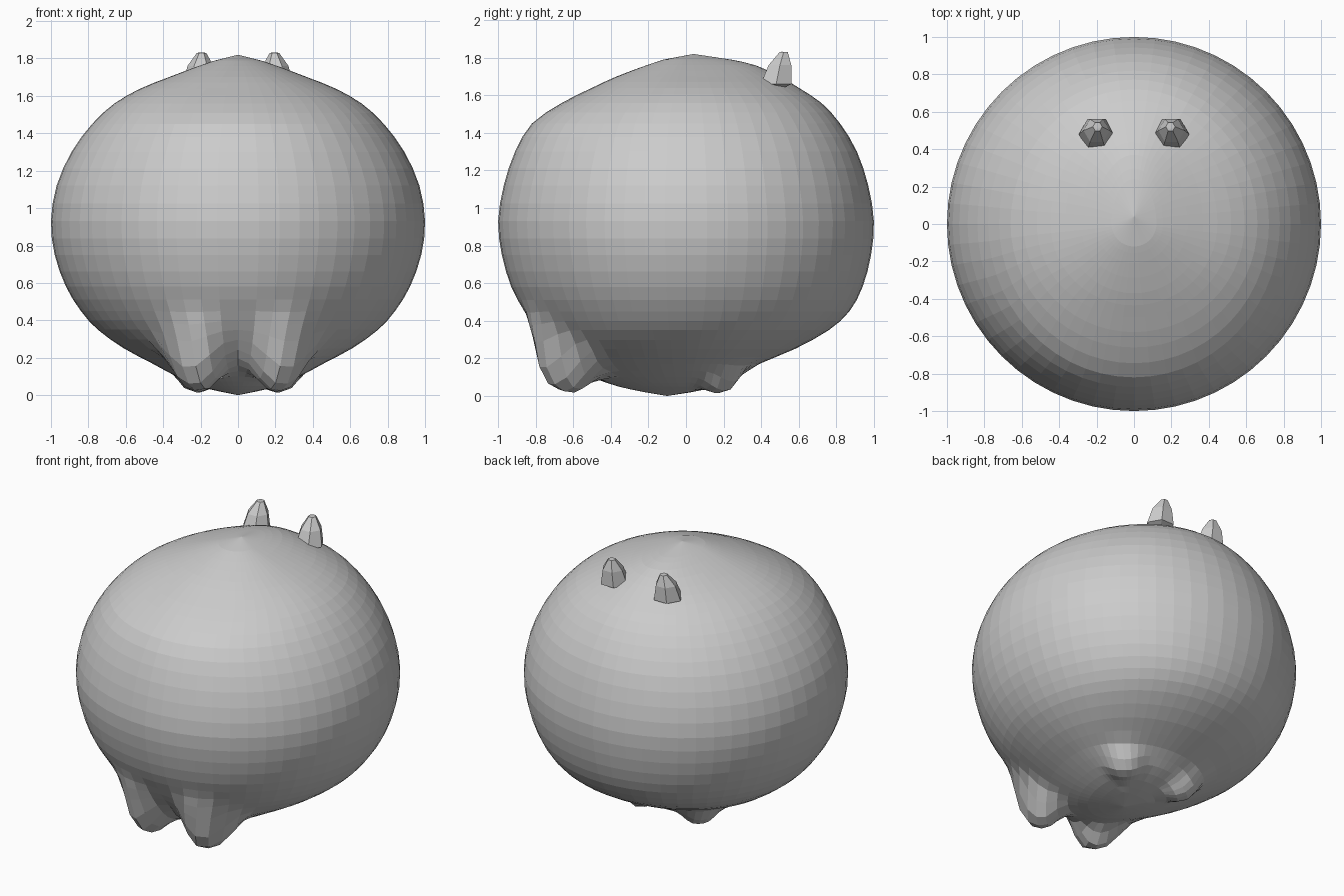
import bpy, math
from mathutils import Vector

if "Cube" in bpy.data.objects:
    bpy.data.objects.remove(bpy.data.objects["Cube"])

SEG, SUB = 56, 2

# Body rings: height, half width, front depth, back depth
RINGS = [
    (1.79, .12, .12, .24), (1.76, .21, .21, .37), (1.70, .37, .37, .50),
    (1.64, .52, .50, .60), (1.56, .66, .66, .72), (1.45, .78, .82, .82),
    (1.30, .89, .91, .91), (1.12, .97, .97, .97), (.93, 1.0, 1.0, 1.0),
    (.75, .98, .98, .985), (.58, .92, .93, .94), (.45, .84, .86, .87),
    (.35, .75, .79, .76), (.25, .61, .70, .58), (.17, .46, .62, .39),
    (.10, .33, .50, .28), (.05, .22, .36, .16), (.02, .10, .22, .03),
]

# Soft bumps for the feet: centre, push, radius (mirrored in x)
BUMPS = [
    ((.24, -.62, .22), (0, -.04, -.18), .16),
    ((.23, -.72, .33), (0, -.05, -.02), .15),
    ((.24, .19, .10), (.01, .02, -.07), .11),
]


def spline(a, b, c, d, t):
    return tuple(.5 * (2 * q + (r - p) * t + (2 * p - 5 * q + 4 * r - s) * t * t
                       + (3 * q - p - 3 * r + s) * t ** 3)
                 for p, q, r, s in zip(a, b, c, d))


def add_mesh(name, verts, faces):
    mesh = bpy.data.meshes.new(name)
    mesh.from_pydata(verts, [], faces)
    mesh.update()
    obj = bpy.data.objects.new(name, mesh)
    bpy.context.collection.objects.link(obj)
    return obj


def loft(name, rings, top, bottom, deform=None):
    n = len(rings[0])
    verts = [v for ring in rings for v in ring] + [top, bottom]
    t, b = len(verts) - 2, len(verts) - 1
    last = (len(rings) - 1) * n
    faces = []
    for j in range(n):
        k = (j + 1) % n
        faces.append((t, j, k))
        faces.append((b, last + k, last + j))
        for i in range(len(rings) - 1):
            faces.append((i * n + j, (i + 1) * n + j, (i + 1) * n + k, i * n + k))
    if deform:
        verts = [deform(Vector(v)) for v in verts]
    return add_mesh(name, verts, faces)


def push_feet(v):
    out = v.copy()
    for centre, push, radius in BUMPS:
        for side in (-1, 1):
            c = Vector((centre[0] * side, centre[1], centre[2]))
            p = Vector((push[0] * side, push[1], push[2]))
            out += p * math.exp(-((v - c).length / radius) ** 3)
    out.z = max(out.z, 0)
    return out


# Round body with four stubby feet drawn out of it
rows = []
for i in range(len(RINGS) - 1):
    for s in range(SUB):
        rows.append(spline(RINGS[max(i - 1, 0)], RINGS[i], RINGS[i + 1],
                           RINGS[min(i + 2, len(RINGS) - 1)], s / SUB))
rows.append(RINGS[-1])
body_rings = []
for z, w, f, b in rows:
    ring = []
    for j in range(SEG):
        a = 2 * math.pi * j / SEG
        s = math.sin(a)
        ring.append((w * math.cos(a), s * (b if s > 0 else f), z))
    body_rings.append(ring)
loft("body", body_rings, (0, .04, 1.82), (0, -.1, 0), push_feet)

# Two small faceted horns on the back of the crown
EAR = [(.195, .52, 1.83, .025), (.20, .50, 1.76, .07), (.20, .48, 1.66, .095)]
for side, label in ((-1, "left"), (1, "right")):
    rings = []
    for x, y, z, r in EAR:
        rings.append([(side * (x + r * math.cos(math.pi * k / 3)),
                       y + r * math.sin(math.pi * k / 3), z)
                      for k in range(0, 6 * side, side)])
    loft(label + "_horn", rings, (side * .195, .51, 1.832), (side * .2, .48, 1.62))
